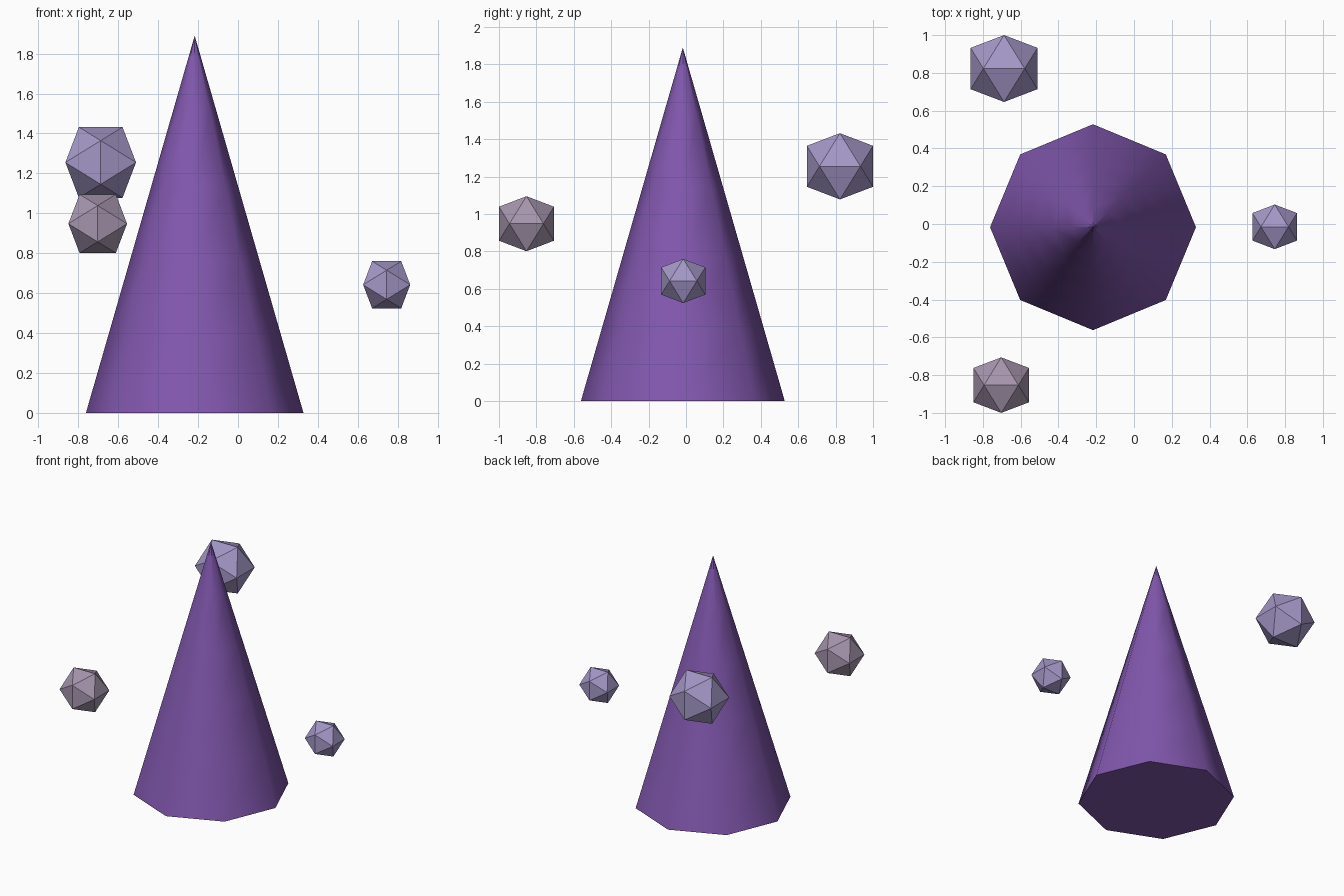
import bpy, bmesh
from math import cos, sin, pi, sqrt

if "Cube" in bpy.data.objects:
    bpy.data.objects.remove(bpy.data.objects["Cube"])


def material(name, rgb):
    mat = bpy.data.materials.new(name)
    mat.diffuse_color = (*rgb, 1)
    mat.use_nodes = True
    mat.node_tree.nodes["Principled BSDF"].inputs["Base Color"].default_value = mat.diffuse_color
    return mat


def add_object(name, bm, mat, location):
    mesh = bpy.data.meshes.new(name)
    bmesh.ops.recalc_face_normals(bm, faces=bm.faces)
    bm.to_mesh(mesh)
    bm.free()
    mesh.materials.append(mat)
    obj = bpy.data.objects.new(name, mesh)
    obj.location = location
    bpy.context.collection.objects.link(obj)


def cone(name, radius, height, sides, rows, mat, location):
    bm = bmesh.new()
    rings = []
    for r in range(rows):
        t = r / rows
        rings.append([bm.verts.new((radius * (1 - t) * cos(2 * pi * i / sides),
                                    radius * (1 - t) * sin(2 * pi * i / sides),
                                    height * t)) for i in range(sides)])
    tip = bm.verts.new((0, 0, height))
    for i in range(sides):
        j = (i + 1) % sides
        for low, high in zip(rings, rings[1:]):
            bm.faces.new((low[i], low[j], high[j], high[i])).smooth = True
        bm.faces.new((rings[-1][i], rings[-1][j], tip)).smooth = True
    base = bm.faces.new(rings[0])
    # crisp rim and crisp creases running into the tip
    for edge in list(base.edges) + list(tip.link_edges):
        edge.smooth = False
    add_object(name, bm, mat, location)


def icosahedron(name, half, mat, location):
    # three crossed golden rectangles, joined by their hull
    bm = bmesh.new()
    short = half * 2 / (1 + sqrt(5))
    for a in (-short, short):
        for b in (-half, half):
            for co in ((a, 0, b), (b, a, 0), (0, b, a)):
                bm.verts.new(co)
    bmesh.ops.convex_hull(bm, input=bm.verts)
    add_object(name, bm, mat, location)


# Main spire
cone("spire", 0.545, 1.89, 8, 5, material("purple", (0.22, 0.095, 0.42)),
     (-0.217, -0.017, 0))

# Floating stones around it
lilac = material("lilac", (0.37, 0.31, 0.57))
mauve = material("mauve", (0.38, 0.30, 0.42))
icosahedron("large_stone", 0.177, lilac, (-0.688, 0.823, 1.255))
icosahedron("medium_stone", 0.147, mauve, (-0.703, -0.853, 0.948))
icosahedron("small_stone", 0.118, lilac, (0.745, -0.015, 0.642))
